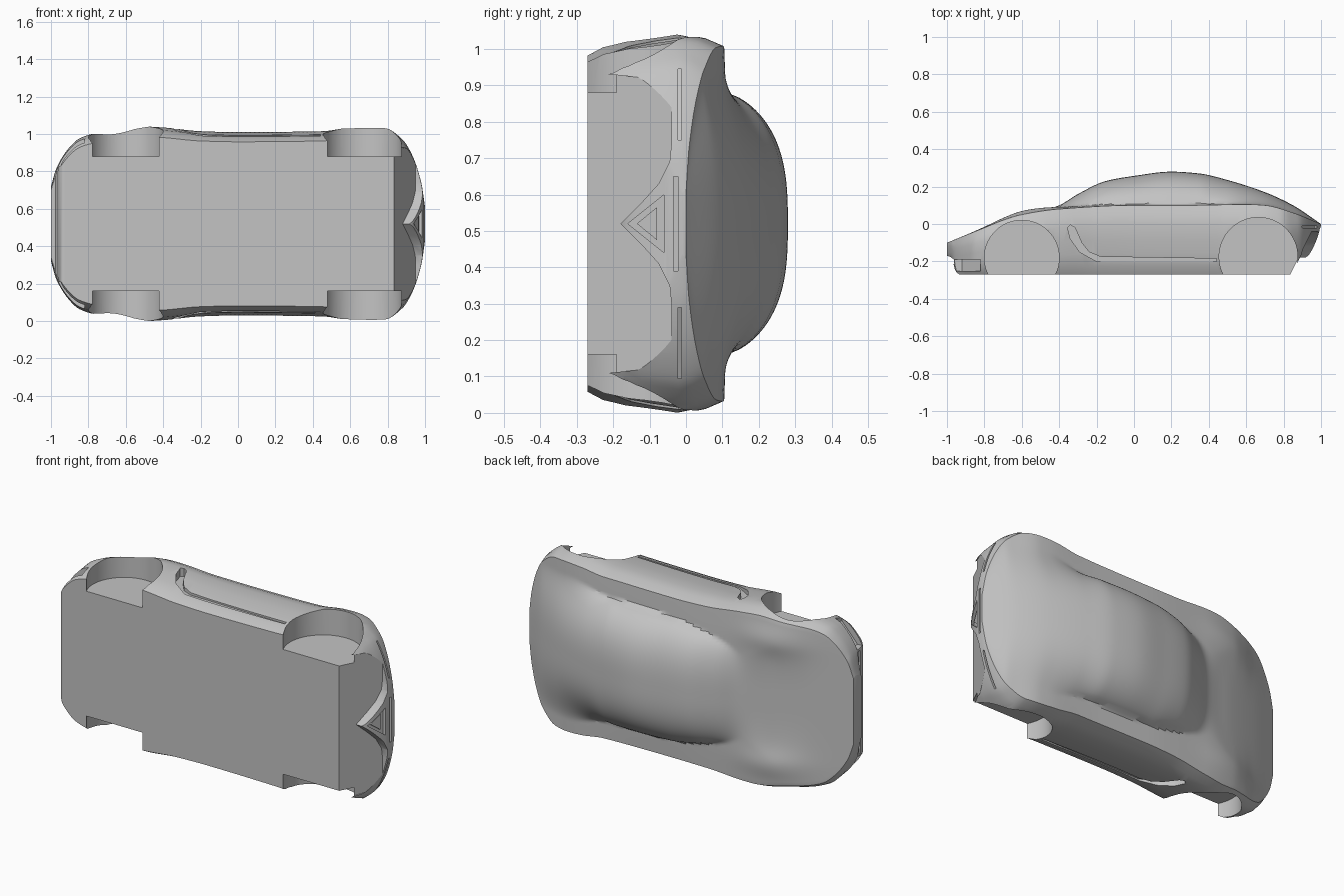
import bpy, bmesh, math

if "Cube" in bpy.data.objects:
    bpy.data.objects.remove(bpy.data.objects["Cube"])

MID = 0.52  # height of the car's centre plane; the car lies on its side
paint = bpy.data.materials.new("plain_grey")
paint.use_nodes = True
grey = (0.55, 0.55, 0.55, 1)
paint.diffuse_color = grey
paint.node_tree.nodes["Principled BSDF"].inputs["Base Color"].default_value = grey


def curve(*keys):
    """Smooth function through (x, value) keys that never overshoots."""
    slopes = [(b[1] - a[1]) / (b[0] - a[0]) for a, b in zip(keys, keys[1:])]
    tan = [slopes[0]]
    for p, q in zip(slopes, slopes[1:]):
        tan.append(2 * p * q / (p + q) if p * q > 0 else 0)
    tan.append(slopes[-1])

    def value(x):
        x = min(max(x, keys[0][0]), keys[-1][0])
        i = 0
        while i < len(slopes) - 1 and x > keys[i + 1][0]:
            i += 1
        (xa, a), (xb, b) = keys[i], keys[i + 1]
        h = xb - xa
        t = (x - xa) / h
        return (a * (1 + 2 * t) * (1 - t) ** 2 + b * t * t * (3 - 2 * t)
                + h * t * (1 - t) * (tan[i] * (1 - t) - tan[i + 1] * t))
    return value


def loft(name, rings):
    """Skin closed rings of points and cap both ends."""
    bm = bmesh.new()
    rows = [[bm.verts.new(p) for p in ring] for ring in rings]
    n = len(rows[0])
    for a, b in zip(rows, rows[1:]):
        for i in range(n):
            j = (i + 1) % n
            bm.faces.new((a[i], a[j], b[j], b[i]))
    bm.faces.new(rows[0])
    bm.faces.new(rows[-1])
    bmesh.ops.recalc_face_normals(bm, faces=bm.faces)
    mesh = bpy.data.meshes.new(name)
    bm.to_mesh(mesh)
    bm.free()
    obj = bpy.data.objects.new(name, mesh)
    bpy.context.collection.objects.link(obj)
    mesh.materials.append(paint)
    return obj


# Body lines along the length
half_width = curve((-1, .2), (-.97, .3), (-.9, .41), (-.85, .455), (-.78, .48), (-.65, .5),
                   (-.5, .52), (-.4, .515), (-.2, .495), (0, .49), (.45, .495), (.6, .515),
                   (.7, .52), (.78, .515), (.88, .45), (.93, .37), (.98, .22), (1, .09))
floor = curve((-1, -.17), (-.975, -.18), (-.955, -.25), (-.93, -.27), (.84, -.27),
              (.88, -.2), (.93, -.17), (.97, -.1), (1, -.01))
shoulder = curve((-1, -.1), (-.9, -.06), (-.8, -.02), (-.7, .02), (-.6, .05), (-.4, .08),
                 (0, .1), (.3, .1), (.6, .105), (.7, .1), (.85, .06), (1, 0))
roof = curve((-1, -.1), (-.8, -.02), (-.6, .045), (-.48, .075), (-.4, .1), (-.3, .16),
             (-.15, .23), (0, .257), (.2, .28), (.35, .27), (.5, .235), (.7, .17),
             (.85, .1), (1, 0))
cabin_half = curve((-.6, .35), (-.42, .25), (-.3, .29), (-.15, .33), (0, .355),
                   (.2, .36), (.4, .36), (.65, .42))
softness = curve((-.6, 2), (-.42, 1.5), (-.3, .85), (-.15, .65), (.35, .65), (.5, 1.1), (.65, 2))
SIDE = [(.895, 0), (.94, .12), (.97, .3), (.985, .5), (1, .72), (.98, .87), (.94, 1)]
TOP_STEPS = 40


def section(x):
    w, low, edge = half_width(x), floor(x), shoulder(x)
    half = [(w * k, low + (edge - low) * f) for k, f in SIDE]
    s = w * SIDE[-1][0]
    c, q = min(cabin_half(x), s), softness(x)
    crown = .015 * (1 - x * x)
    rise = roof(x) - edge - crown
    for i in range(1, TOP_STEPS + 1):
        u = s * (1 - i / TOP_STEPS)
        cabin = max(0, 1 - (u / c) ** 3) ** q
        fender = .015 * math.exp(-((x + .58) / .17) ** 2 - ((u - .36) / .08) ** 2)
        half.append((u, edge + crown * (1 - (u / s) ** 2) + rise * cabin + fender))
    mirrored = [(-u, y) for u, y in reversed(half[:-1])]
    return [(x, y, MID + u) for u, y in half + mirrored]


COUNT = 130
body = loft("body", [section(-math.cos(math.pi * i / COUNT)) for i in range(COUNT + 1)])


def cut(tool):
    """Subtract a tool from the body and discard the tool."""
    mod = body.modifiers.new("cut", 'BOOLEAN')
    mod.operation = 'DIFFERENCE'
    mod.solver = 'EXACT'
    mod.object = tool
    bpy.context.view_layer.objects.active = body
    bpy.ops.object.modifier_apply(modifier=mod.name)
    bpy.data.objects.remove(tool)


def side_tool(points, side, inner, outer):
    return loft("side_cutter", [[(x, y, MID + side * u) for x, y in points]
                                for u in (inner, outer)])


def rear_tool(points, front, back):
    return loft("rear_cutter", [[(f(y), y, MID + u) for y, u in points]
                                for f in (front, back)])


def tail_plane(offset):
    return lambda y: .93 + .44 * (y + .17) + offset


def circle(x, y, r, n=64):
    return [(x + r * math.cos(2 * math.pi * i / n), y + r * math.sin(2 * math.pi * i / n))
            for i in range(n)]


# Wheel wells and side scoops
scoop = [(-.355, -.02), (-.34, -.005), (-.315, -.02), (-.28, -.1), (-.24, -.15), (-.18, -.175),
         (.44, -.185), (.44, -.2), (-.2, -.2), (-.29, -.15), (-.34, -.08)]
for side in (-1, 1):
    cut(side_tool(circle(-.6, -.18, .2), side, .36, .7))
    cut(side_tool(circle(.665, -.175, .21), side, .36, .7))
    cut(side_tool(scoop, side, .462, .7))

# Rear diffuser cavity, leaving a central V
right = [(-.18, .0), (-.12, .06), (-.075, .11), (-.045, .17), (-.04, .22),
         (-.04, .36), (-.06, .395), (-.21, .41), (-.32, .41)]
outline = right + [(y, -u) for y, u in reversed(right[1:])]
cut(rear_tool(outline, lambda y: .82 + .5 * (y + .3), lambda y: 1.2))

# Triangular outlet recess and rear light slots
cut(rear_tool([(-.16, 0), (-.06, .08), (-.06, -.08)], tail_plane(-.012), lambda y: 1.2))
cut(rear_tool([(-.034, -.13), (-.022, -.13), (-.022, .13), (-.034, .13)],
              tail_plane(-.02), lambda y: 1.2))
for side in (-1, 1):
    slot = [(.965, .23), (.90, .36), (.87, .425), (1.05, .425), (1.05, .23)]
    cut(loft("slot_cutter", [[(x, y, MID + side * u) for x, u in slot]
                             for y in (-.022, -.012)]))

# Front grille and corner intakes
grille = [(-.955, -.3), (-.955, .3), (-1.1, .3), (-1.1, -.3)]
cut(loft("grille_cutter", [[(x, y, MID + u) for x, u in grille] for y in (-.215, -.185)]))
for side in (-1, 1):
    intake = [(-.92, .31), (-.82, .42), (-.82, .6), (-1.1, .6), (-1.1, .31)]
    cut(loft("intake_cutter", [[(x, y, MID + side * u) for x, u in intake]
                               for y in (-.25, -.19)]))

# Raised centre of the triangular outlet
rear_tool([(-.135, 0), (-.08, .045), (-.08, -.045)],
          tail_plane(-.016), tail_plane(-.004)).name = "outlet_centre"

# Smooth paintwork with crisp edges
bpy.ops.object.select_all(action='DESELECT')
body.select_set(True)
bpy.context.view_layer.objects.active = body
bpy.ops.object.shade_smooth_by_angle(angle=math.radians(28))
